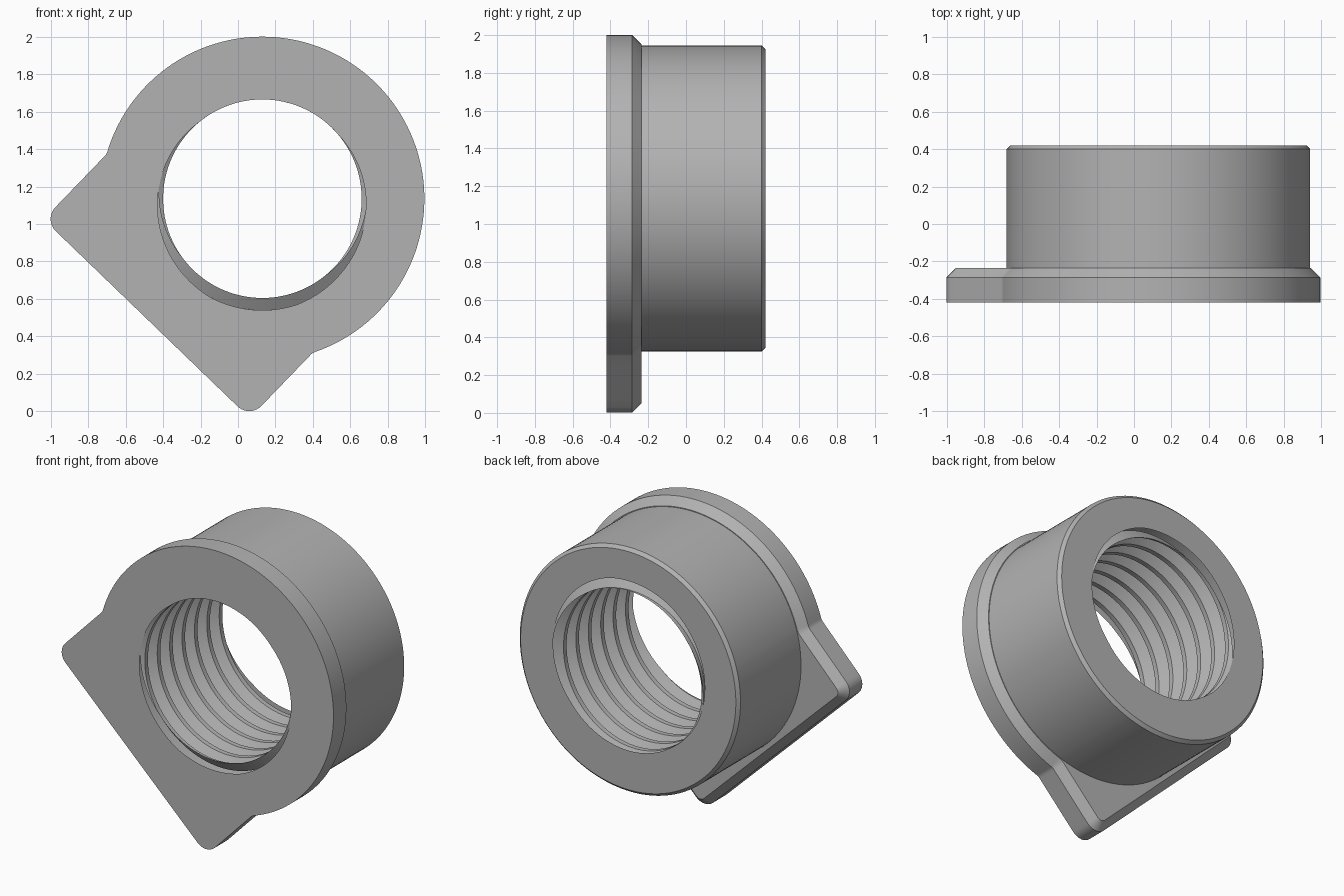
import bpy, bmesh, math

if "Cube" in bpy.data.objects:
    bpy.data.objects.remove(bpy.data.objects["Cube"])

CX, CZ = 0.13, 1.135              # bore axis position
FRONT, BACK = -0.42, 0.42
R, BODY_R = 0.865, 0.81           # flange and body radii
HALF, TIP, REACH, FILLET = 0.764, 0.09, 0.80, 0.06
CREST, ROOT, PITCH = 0.53, 0.595, 0.13
START = math.radians(-95)         # where the thread root meets the front
TILT = math.atan2(0.72, 0.694)
W = (-math.sin(TILT), math.cos(TILT))   # along the tab edge
V = (-math.cos(TILT), -math.sin(TILT))  # outwards through the tab

steel = bpy.data.materials.new("grey metal")
steel.diffuse_color = (0.45, 0.45, 0.45, 1)
steel.use_nodes = True
steel.node_tree.nodes["Principled BSDF"].inputs["Base Color"].default_value = steel.diffuse_color


def arc(cx, cy, r, a, b, n):
    return [(cx + r * math.cos(math.radians(a + (b - a) * i / n)),
             cy + r * math.sin(math.radians(a + (b - a) * i / n))) for i in range(n + 1)]


def line(p, q, n):
    return [(p[0] + (q[0] - p[0]) * i / n, p[1] + (q[1] - p[1]) * i / n) for i in range(1, n)]


def outline(d):
    """Flange outline with its tab, inset by d, in x and z about the bore axis."""
    fx = HALF + FILLET
    fy = math.sqrt((R + FILLET) ** 2 - fx ** 2)
    g = math.degrees(math.atan2(fy, fx))
    c = HALF - TIP
    fil_r = arc(fx, fy, FILLET + d, 180 + g, 180, 6)
    tip_r = arc(c, REACH, TIP - d, 0, 90, 10)
    tip_l = arc(-c, REACH, TIP - d, 90, 180, 10)
    fil_l = arc(-fx, fy, FILLET + d, 0, -g, 6)
    big = arc(0, 0, R - d, 180 - g, 360 + g, 96)[1:-1]
    pts = (fil_r + line(fil_r[-1], tip_r[0], 6) + tip_r + line(tip_r[-1], tip_l[0], 30)
           + tip_l + line(tip_l[-1], fil_l[0], 6) + fil_l + big)
    return [(a * W[0] + b * V[0], a * W[1] + b * V[1]) for a, b in pts]


def bore_radius(theta, y):
    """Thread radius at an angle and depth."""
    f = ((y - FRONT) / PITCH + (theta - START) / math.tau) % 1
    f = min(f, 1 - f)             # distance from the root, in pitches
    t = min(max((f - 0.0625) / 0.3125, 0), 1)
    return ROOT + (CREST - ROOT) * t


def finish(bm, name):
    me = bpy.data.meshes.new(name)
    bm.to_mesh(me)
    bm.free()
    ob = bpy.data.objects.new(name, me)
    bpy.context.collection.objects.link(ob)
    me.materials.append(steel)
    bpy.ops.object.select_all(action='DESELECT')
    ob.select_set(True)
    bpy.context.view_layer.objects.active = ob
    bpy.ops.object.shade_smooth_by_angle(angle=math.radians(28))


# Flange, tab and round body as one skin of loops from front bore to back bore
outer, inset = outline(0), outline(0.05)
angles = [math.atan2(z, x) for x, z in outer]


def circle(r):
    return [(r * math.cos(a), r * math.sin(a)) for a in angles]


def bore(y):
    return [(bore_radius(a, y) * math.cos(a), bore_radius(a, y) * math.sin(a)) for a in angles]


loops = [(bore(FRONT), FRONT), (outer, FRONT), (outer, -0.285), (inset, -0.235),
         (circle(BODY_R), -0.235), (circle(BODY_R), BACK - 0.02),
         (circle(BODY_R - 0.02), BACK), (bore(BACK), BACK)]
bm = bmesh.new()
rings = [[bm.verts.new((CX + x, y, CZ + z)) for x, z in pts] for pts, y in loops]
for a, b in zip(rings, rings[1:]):
    for i in range(len(a)):
        j = (i + 1) % len(a)
        bm.faces.new((a[i], b[i], b[j], a[j]))
finish(bm, "flanged_body")

# Internal thread: helical strip, trimmed flush with both ends
bm = bmesh.new()
N, TURNS = 120, 9
profile = [(-0.0625, ROOT), (0.0625, ROOT), (0.375, CREST), (0.625, CREST), (0.9375, ROOT)]
rows = []
for i in range(N * TURNS + 1):
    a = START + math.tau * i / N
    y0 = FRONT + PITCH * (TURNS - 1.5 - i / N)
    rows.append([bm.verts.new((CX + r * math.cos(a), y0 + f * PITCH, CZ + r * math.sin(a)))
                 for f, r in profile])
for p, q in zip(rows, rows[1:]):
    for k in range(4):
        bm.faces.new((p[k + 1], p[k], q[k], q[k + 1]))
bmesh.ops.remove_doubles(bm, verts=bm.verts, dist=0.0005)
for y, s in ((FRONT, -1), (BACK, 1)):
    bmesh.ops.bisect_plane(bm, geom=bm.verts[:] + bm.edges[:] + bm.faces[:],
                           plane_co=(0, y, 0), plane_no=(0, s, 0), clear_outer=True)
finish(bm, "internal_thread")
